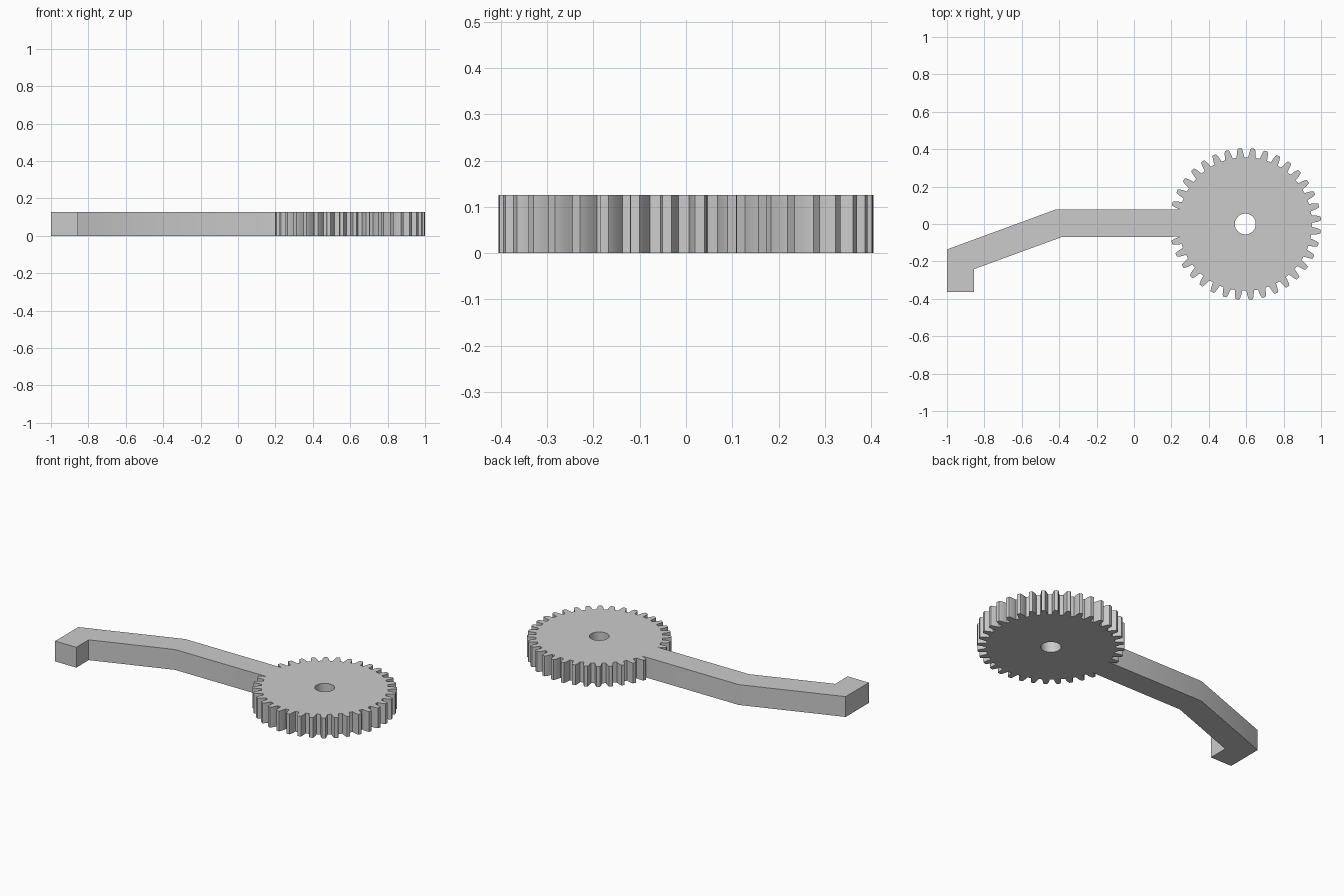
import bpy
import bmesh
from math import radians, cos, sin

cube = bpy.data.objects.get("Cube")
if cube:
    bpy.data.objects.remove(cube, do_unlink=True)

HEIGHT = 0.126
CX = 0.595            # gear centre on x
TEETH = 36
PHASE = 4.2           # angle of the first tooth, in degrees
# One tooth flank from root to tip: (radius, half angle in degrees)
FLANK = [(0.357, 3.2), (0.368, 2.95), (0.384, 2.45), (0.396, 1.95), (0.405, 1.4)]


def polar(radius, degrees):
    a = radians(degrees)
    return (CX + radius * cos(a), radius * sin(a))


def add_loop(curve, points):
    spline = curve.splines.new('POLY')
    spline.points.add(len(points) - 1)
    for p, (x, y) in zip(spline.points, points):
        p.co = (x, y, 0, 1)
    spline.use_cyclic_u = True


# Gear teeth, leaving out the two where the arm joins
outline = []
for k in range(TEETH - 2):
    mid = PHASE + (k + TEETH // 2 + 1) * 360 / TEETH
    outline += [polar(r, mid - h) for r, h in FLANK]
    outline += [polar(r, mid + h) for r, h in reversed(FLANK)]

# Bent arm with hooked end
outline += [(-0.417, 0.078), (-1.0, -0.136), (-1.0, -0.363),
            (-0.855, -0.363), (-0.855, -0.241), (-0.384, -0.069)]

# Axle hole
hole = [polar(0.056, i * 360 / 40) for i in range(40)]

# Filled and extruded plate
curve = bpy.data.curves.new("gear_lever", 'CURVE')
curve.dimensions = '2D'
curve.fill_mode = 'BOTH'
curve.extrude = HEIGHT / 2
add_loop(curve, outline)
add_loop(curve, hole)
lever = bpy.data.objects.new("gear_lever", curve)
lever.location.z = HEIGHT / 2
bpy.context.collection.objects.link(lever)
bpy.ops.object.select_all(action='DESELECT')
lever.select_set(True)
bpy.context.view_layer.objects.active = lever
bpy.ops.object.convert(target='MESH')
lever = bpy.context.view_layer.objects.active

# Weld the caps to the walls
bm = bmesh.new()
bm.from_mesh(lever.data)
bmesh.ops.remove_doubles(bm, verts=bm.verts, dist=0.0002)
bmesh.ops.recalc_face_normals(bm, faces=bm.faces)
bm.to_mesh(lever.data)
bm.free()
bpy.ops.object.shade_smooth_by_angle(angle=radians(30))

# Grey material
grey = bpy.data.materials.new("plain_grey")
grey.use_nodes = True
colour = (0.6, 0.6, 0.6, 1)
grey.diffuse_color = colour
grey.node_tree.nodes["Principled BSDF"].inputs["Base Color"].default_value = colour
lever.data.materials.clear()
lever.data.materials.append(grey)
